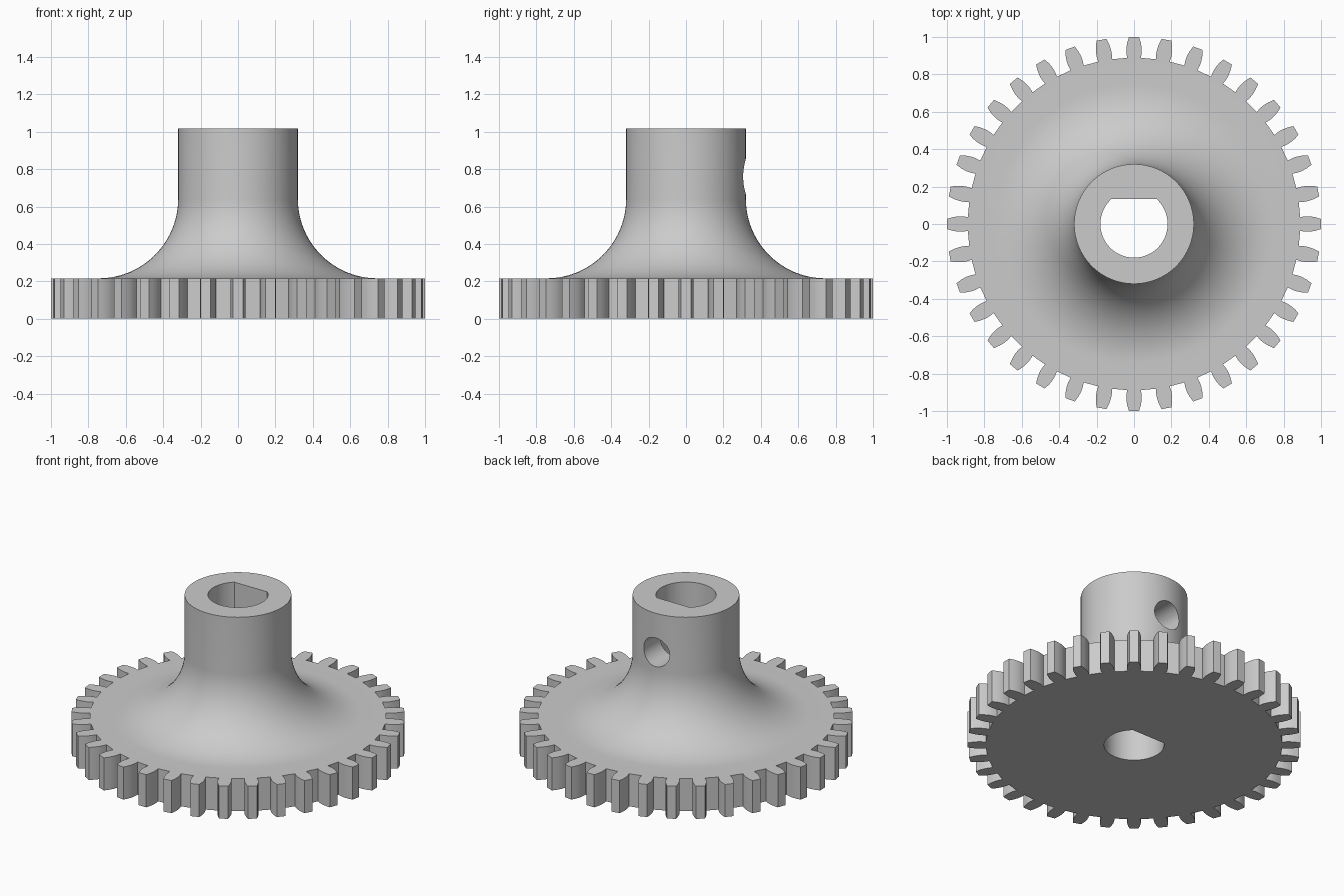
import bpy, bmesh
from math import sin, cos, asin, pi, radians
from mathutils import Matrix

cube = bpy.data.objects.get("Cube")
if cube:
    bpy.data.objects.remove(cube, do_unlink=True)

TEETH = 36
DISC_TOP, HUB_TOP = 0.216, 1.018
HUB_R, BORE_R, BORE_FLAT = 0.32, 0.18, 0.134
FILLET = 0.425
HOLE_R, HOLE_Z = 0.095, 0.76

grey = bpy.data.materials.new("plain grey")
grey.use_nodes = True
colour = (0.6, 0.6, 0.6, 1)
grey.diffuse_color = colour
grey.node_tree.nodes["Principled BSDF"].inputs["Base Color"].default_value = colour


def make_object(name, bm):
    bmesh.ops.recalc_face_normals(bm, faces=bm.faces)
    mesh = bpy.data.meshes.new(name)
    bm.to_mesh(mesh)
    bm.free()
    mesh.materials.append(grey)
    obj = bpy.data.objects.new(name, mesh)
    bpy.context.collection.objects.link(obj)
    return obj


def prism(name, outline, z0, z1):
    bm = bmesh.new()
    face = bm.faces.new([bm.verts.new((x, y, z0)) for x, y in outline])
    top = bmesh.ops.extrude_face_region(bm, geom=[face])["geom"]
    verts = [g for g in top if isinstance(g, bmesh.types.BMVert)]
    bmesh.ops.translate(bm, verts=verts, vec=(0, 0, z1 - z0))
    return make_object(name, bm)


def revolve(name, profile, steps=96):
    bm = bmesh.new()
    verts = [bm.verts.new((r, 0, z)) for r, z in profile]
    edges = [bm.edges.new(pair) for pair in zip(verts, verts[1:])]
    bmesh.ops.spin(bm, geom=verts + edges, cent=(0, 0, 0), axis=(0, 0, 1),
                   angle=2 * pi, steps=steps, use_merge=True)
    bmesh.ops.remove_doubles(bm, verts=bm.verts, dist=1e-5)
    return make_object(name, bm)


def combine(target, other, operation):
    mod = target.modifiers.new(operation.lower(), "BOOLEAN")
    mod.operation, mod.solver, mod.object = operation, "EXACT", other
    bpy.ops.object.select_all(action="DESELECT")
    bpy.context.view_layer.objects.active = target
    target.select_set(True)
    bpy.ops.object.modifier_apply(modifier=mod.name)
    bpy.data.objects.remove(other, do_unlink=True)


# Toothed disc: one flank as (radius, half width), mirrored and repeated
flank = [(0.888, 0.037), (0.915, 0.041), (0.94, 0.041), (0.97, 0.036), (1.0, 0.027)]
tooth = [(r, -w) for r, w in flank] + [(r, w) for r, w in reversed(flank)]
outline = []
for i in range(TEETH):
    a = 2 * pi * i / TEETH
    outline += [(r * cos(a) - w * sin(a), r * sin(a) + w * cos(a)) for r, w in tooth]
gear = prism("gear_with_hub", outline, 0, DISC_TOP)

# Hub with a quarter-round flare that runs out onto the disc
wide = HUB_R + FILLET
arc = [radians(90 * i / 24) for i in range(25)]
profile = [(0, DISC_TOP / 2), (wide, DISC_TOP / 2)]
profile += [(wide - FILLET * sin(a), DISC_TOP + FILLET * (1 - cos(a))) for a in arc]
profile += [(HUB_R, HUB_TOP), (0, HUB_TOP)]
combine(gear, revolve("hub", profile), "UNION")

# D-shaped bore, flat towards the back
start = asin(BORE_FLAT / BORE_R)
sweep = pi + 2 * start
bore = [(BORE_R * cos(start - sweep * i / 60), BORE_R * sin(start - sweep * i / 60))
        for i in range(61)]
combine(gear, prism("bore_cutter", bore, -0.1, HUB_TOP + 0.1), "DIFFERENCE")

# Set screw hole from the back of the hub into the bore
bm = bmesh.new()
bmesh.ops.create_cone(bm, cap_ends=True, segments=40, radius1=HOLE_R, radius2=HOLE_R,
                      depth=0.4, matrix=Matrix.Translation((0, 0.25, HOLE_Z))
                      @ Matrix.Rotation(pi / 2, 4, "X"))
combine(gear, make_object("screw_hole_cutter", bm), "DIFFERENCE")

bpy.ops.object.shade_smooth_by_angle(angle=radians(25))
